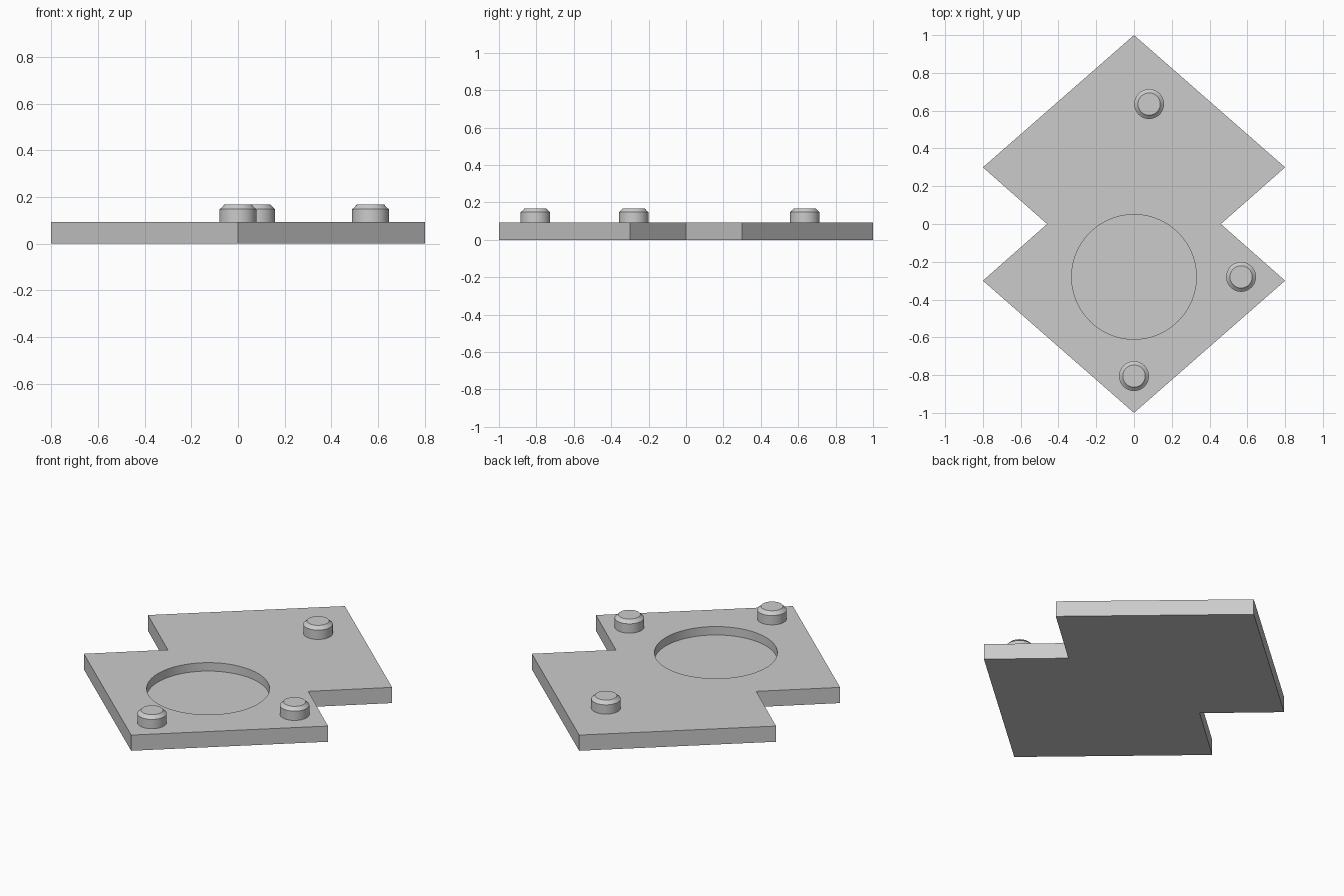
import bpy, bmesh, math

if "Cube" in bpy.data.objects:
    bpy.data.objects.remove(bpy.data.objects["Cube"])

grey = bpy.data.materials.new("light grey")
grey.diffuse_color = (0.6, 0.6, 0.6, 1)
grey.use_nodes = True
grey.node_tree.nodes["Principled BSDF"].inputs["Base Color"].default_value = grey.diffuse_color


def finish(name, bm):
    bmesh.ops.recalc_face_normals(bm, faces=bm.faces)
    mesh = bpy.data.meshes.new(name)
    bm.to_mesh(mesh)
    bm.free()
    mesh.materials.append(grey)
    ob = bpy.data.objects.new(name, mesh)
    bpy.context.collection.objects.link(ob)
    bpy.ops.object.select_all(action='DESELECT')
    ob.select_set(True)
    bpy.context.view_layer.objects.active = ob
    return ob


def turned(name, x, y, profile, sides):
    """Closed solid of revolution from (radius, height) pairs."""
    bm = bmesh.new()
    rings = [[bm.verts.new((x + r * math.cos(2 * math.pi * i / sides),
                            y + r * math.sin(2 * math.pi * i / sides), z))
              for i in range(sides)] for r, z in profile]
    for a, b in zip(rings, rings[1:]):
        for i in range(sides):
            j = (i + 1) % sides
            bm.faces.new((a[i], a[j], b[j], b[i]))
    bm.faces.new(rings[0])
    bm.faces.new(rings[-1])
    return finish(name, bm)


# Plate: two overlapping diamonds as one outline
TOP = 0.093
outline = [(0, -1), (0.8, -0.3), (0.46, 0), (0.8, 0.3),
           (0, 1), (-0.8, 0.3), (-0.46, 0), (-0.8, -0.3)]
bm = bmesh.new()
base = bm.faces.new([bm.verts.new((x, y, 0)) for x, y in outline])
top = bmesh.ops.extrude_face_region(bm, geom=[base])
bmesh.ops.translate(bm, vec=(0, 0, TOP),
                    verts=[v for v in top["geom"] if isinstance(v, bmesh.types.BMVert)])
plate = finish("plate", bm)

# Round blind recess
cutter = turned("recess_cutter", 0, -0.28, [(0.33, 0.043), (0.33, 0.2)], 96)
cutter.hide_render = True
cut = plate.modifiers.new("recess", 'BOOLEAN')
cut.object = cutter
cut.operation = 'DIFFERENCE'
cut.solver = 'EXACT'
bpy.context.view_layer.objects.active = plate
bpy.ops.object.modifier_apply(modifier="recess")
bpy.data.objects.remove(cutter)
bpy.ops.object.select_all(action='DESELECT')
plate.select_set(True)
bpy.ops.object.shade_smooth_by_angle(angle=math.radians(30))

# Studs with bevelled caps
stud = [(0.079, TOP - 0.01), (0.079, 0.148), (0.073, 0.152), (0.059, 0.167)]
for name, x, y in (("back_stud", 0.08, 0.635), ("right_stud", 0.567, -0.28),
                   ("front_stud", 0, -0.805)):
    turned(name, x, y, stud, 48)
    bpy.ops.object.shade_smooth_by_angle(angle=math.radians(30))
